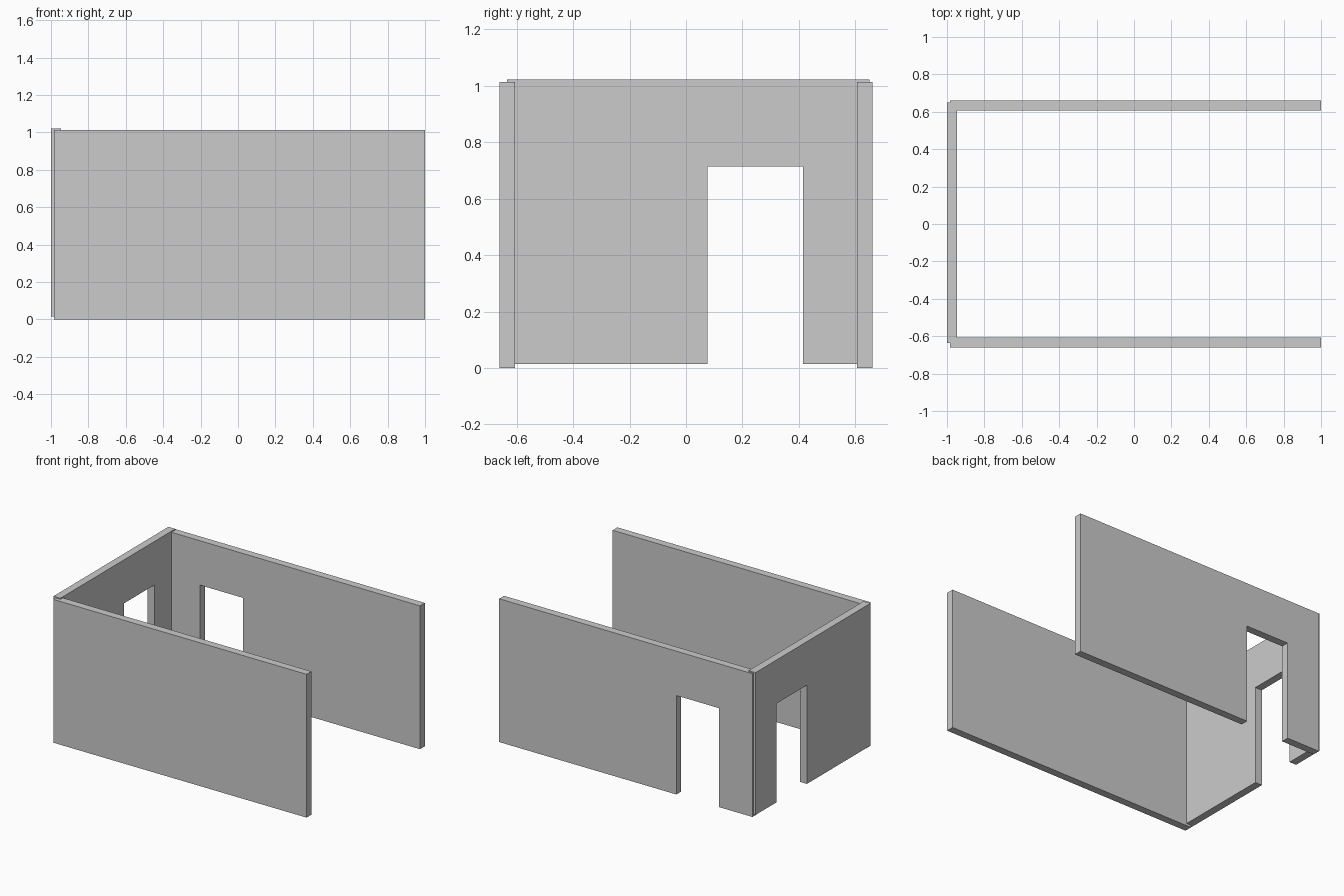
import bpy, bmesh
from mathutils import Vector

if "Cube" in bpy.data.objects:
    bpy.data.objects.remove(bpy.data.objects["Cube"])


def wall(name, axis, start, end, z0, z1, inner, outer, door=None):
    """Upright slab running along axis; door = (start, end, top) opens to the floor."""
    outline = [(start, z0)]
    if door:
        a, b, top = door
        outline += [(a, z0), (a, top), (b, top), (b, z0)]
    outline += [(end, z0), (end, z1), (start, z1)]

    def place(u, z, d):
        return (u, d, z) if axis == 'X' else (d, u, z)

    bm = bmesh.new()
    face = bm.faces.new([bm.verts.new(place(u, z, inner)) for u, z in outline])
    ext = bmesh.ops.extrude_face_region(bm, geom=[face], use_keep_orig=True)
    verts = [g for g in ext['geom'] if isinstance(g, bmesh.types.BMVert)]
    bmesh.ops.translate(bm, verts=verts, vec=Vector(place(0, 0, outer - inner)))
    bmesh.ops.recalc_face_normals(bm, faces=bm.faces[:])
    mesh = bpy.data.meshes.new(name)
    bm.to_mesh(mesh)
    bm.free()
    obj = bpy.data.objects.new(name, mesh)
    bpy.context.collection.objects.link(obj)
    return obj


# Long walls: solid front, back with doorway
wall("front_wall", 'X', -0.983, 1.0, 0.0, 1.014, -0.607, -0.661)
wall("back_wall", 'X', -0.983, 1.0, 0.0, 1.014, 0.607, 0.661,
     door=(-0.723, -0.387, 0.70))

# Short end wall with doorway, set slightly higher than the long walls
wall("left_wall", 'Y', -0.635, 0.650, 0.015, 1.022, -0.946, -1.0,
     door=(0.076, 0.415, 0.714))
